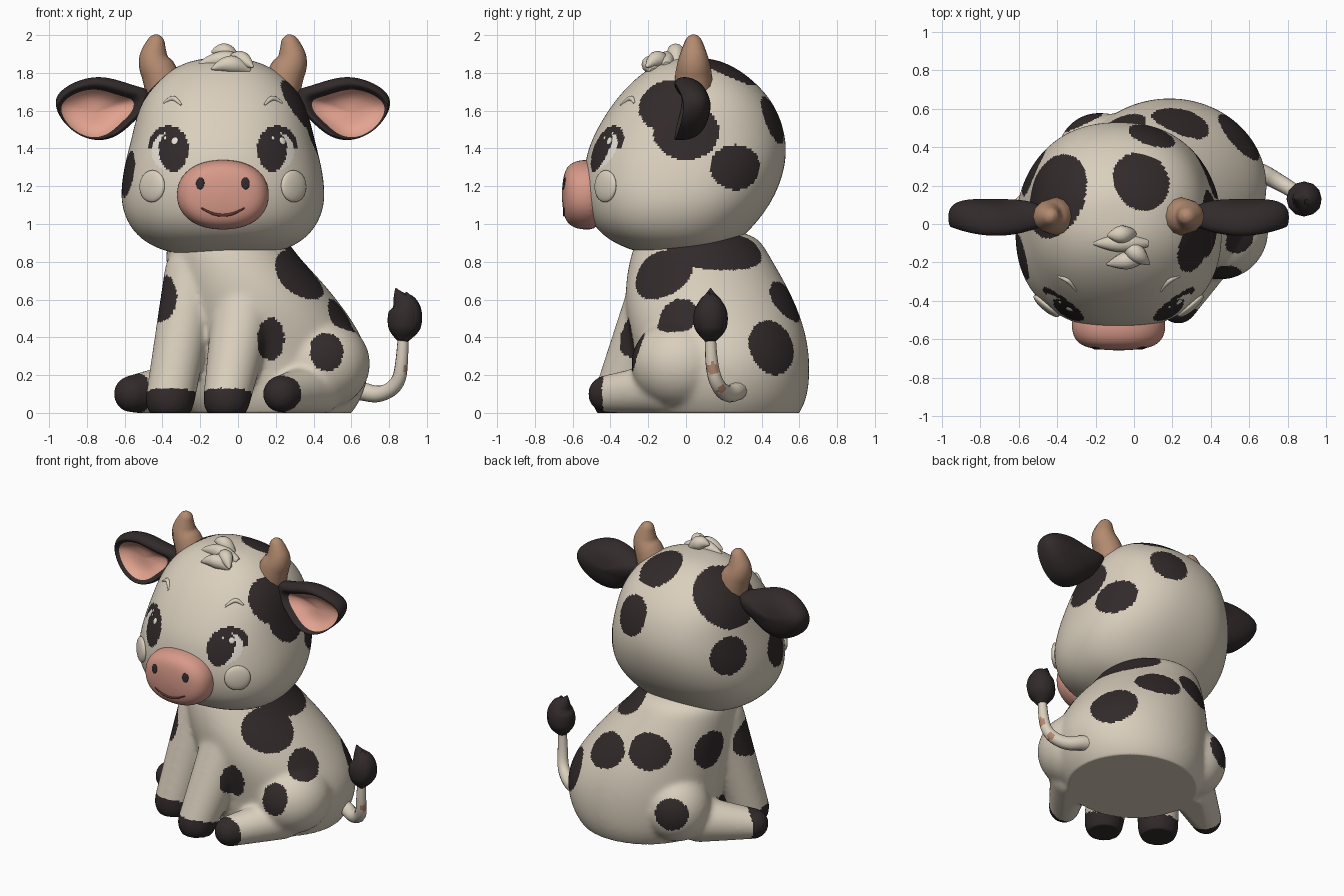
import bpy, bmesh, math
from mathutils import Vector, Matrix
from mathutils.bvhtree import BVHTree

cube = bpy.data.objects.get("Cube")
if cube:
    bpy.data.objects.remove(cube, do_unlink=True)

CX = -0.08  # middle of the head


def material(name, *rgb):
    m = bpy.data.materials.new(name)
    m.use_nodes = True
    m.diffuse_color = (*rgb, 1)
    m.node_tree.nodes["Principled BSDF"].inputs["Base Color"].default_value = (*rgb, 1)
    return m


CREAM = material("cream", .70, .625, .51)
DARK = material("dark_brown", .032, .023, .024)
MUZZLE = material("muzzle_pink", .68, .32, .25)
PINK = material("ear_pink", .77, .37, .28)
HORN = material("horn_tan", .45, .255, .16)
WHITE = material("eye_white", .82, .78, .70)
LINE = material("mouth_red", .12, .035, .03)


def add(name, data, mats):
    ob = bpy.data.objects.new(name, data)
    bpy.context.scene.collection.objects.link(ob)
    for m in mats:
        data.materials.append(m)
    return ob


def bake(ob, mats):
    """Turn modifiers or a curve into a smooth plain mesh."""
    bpy.context.view_layer.update()
    graph = bpy.context.evaluated_depsgraph_get()
    me = bpy.data.meshes.new_from_object(ob.evaluated_get(graph))
    name = ob.name
    bpy.data.objects.remove(ob, do_unlink=True)
    new = add(name, me, [] if len(me.materials) else mats)
    for p in me.polygons:
        p.use_smooth = True
    return new


def paint(ob, rule):
    for p in ob.data.polygons:
        p.material_index = rule(p.center)


def loft_mesh(rings, ring_mat=lambda i: 0):
    bm = bmesh.new()
    rows = [[bm.verts.new(p) for p in r] for r in rings]
    n = len(rows[0])
    for i in range(len(rows) - 1):
        for j in range(n):
            k = (j + 1) % n
            f = bm.faces.new((rows[i][j], rows[i][k], rows[i + 1][k], rows[i + 1][j]))
            f.material_index = ring_mat(i)
    bm.faces.new(rows[0]).material_index = ring_mat(0)
    bm.faces.new(rows[-1]).material_index = ring_mat(len(rows))
    bmesh.ops.recalc_face_normals(bm, faces=bm.faces)
    return bm


def finish(bm, name, mats, levels=0):
    me = bpy.data.meshes.new(name)
    bm.to_mesh(me)
    bm.free()
    ob = add(name, me, mats)
    if levels:
        ob.modifiers.new("subdivide", "SUBSURF").levels = levels
    return bake(ob, mats)


def oval(rx, ry, n=32, power=2.0):
    out = []
    for j in range(n):
        c, s = math.cos(math.tau * j / n), math.sin(math.tau * j / n)
        out.append((math.copysign(abs(c) ** (2 / power), c) * rx,
                    math.copysign(abs(s) ** (2 / power), s) * ry))
    return out


def tube(name, pts, radii, mats):
    cu = bpy.data.curves.new(name, "CURVE")
    cu.dimensions = "3D"
    cu.bevel_depth, cu.bevel_resolution, cu.use_fill_caps = 1, 4, True
    sp = cu.splines.new("NURBS")
    sp.points.add(len(pts) - 1)
    for p, co, r in zip(sp.points, pts, radii):
        p.co, p.radius = (*co, 1), r
    sp.order_u, sp.use_endpoint_u, sp.resolution_u = 3, True, 8
    return bake(add(name, cu, mats), mats)


def facing(direction):
    return direction.to_track_quat("Z", "Y").to_matrix().to_4x4()


def ball(bm, c, s, turn=Matrix()):
    bmesh.ops.create_uvsphere(bm, u_segments=32, v_segments=16, radius=1,
                              matrix=Matrix.Translation(c) @ turn @ Matrix.Diagonal((*s, 1)))


def in_spots(p, spots):
    return any(((p.x - x) / a) ** 2 + ((p.y - y) / b) ** 2 + ((p.z - z) / c) ** 2 < 1
               for x, y, z, a, b, c in spots)


def front_finder(ob):
    """Returns the point and normal of the front surface at x, z."""
    tree = BVHTree.FromPolygons([v.co for v in ob.data.vertices],
                                [p.vertices for p in ob.data.polygons])
    return lambda x, z: tree.ray_cast(Vector((x, -3, z)), Vector((0, 1, 0)))[:2]


def button(name, spot, rx, rz, thick, mat):
    """A flat rounded plate lying on a surface."""
    point, normal = spot
    bm = bmesh.new()
    ball(bm, point, (rx, rz, thick), facing(normal))
    return finish(bm, name, [mat])


# Head: height, half width, front y, back y
profile = [(.835, .14, -.12, .14), (.845, .29, -.25, .19), (.91, .43, -.41, .28),
           (1.0, .505, -.5, .37), (1.1, .54, -.535, .445), (1.2, .54, -.55, .495),
           (1.3, .525, -.54, .525), (1.4, .50, -.52, .535), (1.5, .475, -.475, .52),
           (1.6, .45, -.415, .485), (1.7, .405, -.34, .42), (1.8, .31, -.235, .31),
           (1.86, .19, -.13, .2), (1.88, .08, -.04, .1)]
rings = [[(CX + x, (f + b) / 2 + y, z) for x, y in oval(w, (b - f) / 2, power=2.3)]
         for z, w, f, b in profile]
head = finish(loft_mesh(rings), "head", [CREAM, DARK, WHITE], 3)
head_spots = [(.36, -.11, 1.64, .2, .155, .15), (.39, 0, 1.49, .2, .175, .155),
              (.04, .235, 1.82, .15, .18, .13), (.1, .48, 1.56, .13, .13, .14),
              (.39, .27, 1.3, .16, .15, .12), (-.39, .14, 1.68, .23, .225, .21),
              (-.54, .28, 1.36, .13, .14, .13), (-.61, -.18, 1.27, .11, .13, .13)]


def head_rule(p):
    if p.y < -.25:
        dx = abs(p.x - CX)
        inside = lambda cx, cz, a, b: ((dx - cx) / a) ** 2 + ((p.z - cz) / b) ** 2 < 1
        if inside(.262, 1.39, .077, .112):
            return 1
        if inside(.29, 1.385, .088, .1):
            return 2
        if inside(.288, 1.4, .108, .12) and p.z > 1.4:
            return 1
    return 1 if in_spots(p, head_spots) else 0


paint(head, head_rule)
face = front_finder(head)

# Muzzle with nostrils and smile
rings = [[(CX + x, y, 1.155 + z) for x, z in oval(.248 * s, .188 * s, power=2.2)]
         for s, y in [(.08, -.657), (.45, -.652), (.78, -.635), (.95, -.59), (1, -.53), (.95, -.44)]]
muzzle = finish(loft_mesh(rings), "muzzle", [MUZZLE], 2)
nose = front_finder(muzzle)
smile = [(CX + t * .115, 1.045 + .04 * t * t) for t in (-1, -.6, -.2, .2, .6, 1)]
tube("smile", [nose(x, z)[0] for x, z in smile], [.004, .007, .008, .008, .007, .004], [LINE])

# Ear outline: distance from the head's middle, height
ear_line = [(.36, 1.71), (.45, 1.73), (.55, 1.765), (.66, 1.79), (.79, 1.76), (.905, 1.68),
            (.875, 1.57), (.79, 1.48), (.67, 1.43), (.55, 1.46), (.46, 1.55), (.38, 1.62)]
# Ear layers from the hollow front to the round back: scale, y, drop
ear_rings = [(.06, .04, .03), (.5, .03, .03), (.78, -.03, .03), (.85, -.075, .02),
             (1, -.05, 0), (.98, .03, 0), (.68, .1, 0), (.08, .13, 0)]

# Paired parts of the head
for s, side in ((1, "left"), (-1, "right")):
    X = lambda d: CX + s * d
    rings = [[(X(.65 + drop + (d - .65) * k), y + .9 * ((d - .62) * k) ** 2, 1.62 - drop + (z - 1.62) * k)
              for d, z in ear_line] for k, y, drop in ear_rings]
    finish(loft_mesh(rings, lambda i: 1 if i < 2 else 0), side + "_ear", [DARK, PINK], 3)
    tube(side + "_horn",
         [(X(.3), .04, 1.68), (X(.325), .04, 1.78), (X(.37), .04, 1.86), (X(.36), .04, 1.94),
          (X(.34), .04, 1.995), (X(.337), .04, 2.0)],
         [.105, .1, .085, .058, .034, .004], [HORN])
    brow = [(.22, 1.63), (.25, 1.665), (.28, 1.665), (.315, 1.64)]
    tube(side + "_brow", [face(X(d), z)[0] for d, z in brow], [.005, .014, .014, .005], [CREAM])
    button(side + "_cheek", face(X(.375), 1.2), .085, .085, .025, CREAM)
    button(side + "_nostril", nose(X(.12), 1.215), .022, .032, .006, DARK)
    gx = X(.285) + .03
    button(side + "_eye_glint", face(gx, 1.44), .019, .021, .005, WHITE)
    button(side + "_eye_small_glint", face(gx - .05, 1.455), .009, .011, .005, WHITE)

# Hair curls on the crown
for i, (a, b) in enumerate([((.06, -.17, 1.81), (-.14, -.21, 1.82)), ((.07, -.1, 1.84), (-.22, -.1, 1.84)),
                            ((0, -.05, 1.85), (-.14, -.06, 1.91)), ((-.05, -.1, 1.85), (.08, -.21, 1.83))]):
    a, b = Vector(a), Vector(b)
    lift = Vector((0, 0, .03))
    tube(f"hair_curl_{i + 1}", [a, a.lerp(b, .3) + lift, a.lerp(b, .7) + lift, b],
         [.02, .05, .042, .005], [CREAM])

# Body: torso rings (height, centre, radii) fused with legs
torso = [(-.1, .18, .2, .33, .33), (0, .18, .2, .43, .41), (.1, .185, .2, .485, .45),
         (.25, .19, .2, .515, .46), (.4, .16, .175, .505, .468), (.55, .105, .135, .46, .46),
         (.7, .035, .1, .41, .422), (.85, -.045, .07, .34, .362), (.98, -.07, .06, .3, .3)]
shell = finish(loft_mesh([[(cx + x, cy + y, z) for x, y in oval(rx, ry)]
                          for z, cx, cy, rx, ry in torso]), "torso", [], 2)
bm = bmesh.new()
bm.from_mesh(shell.data)
bpy.data.objects.remove(shell, do_unlink=True)


def limb(a, b, ra, rb):
    a, b = Vector(a), Vector(b)
    ball(bm, a, (ra, ra, ra))
    ball(bm, b, (rb, rb, rb))
    bmesh.ops.create_cone(bm, cap_ends=True, segments=32, radius1=ra, radius2=rb, depth=(b - a).length,
                          matrix=Matrix.Translation((a + b) / 2) @ facing(b - a))


limb((-.24, -.05, .74), (-.36, -.19, .07), .15, .13)    # front right leg
limb((.05, -.12, .66), (-.06, -.37, .07), .18, .125)    # front left leg
limb((.42, -.12, .13), (.23, -.42, .1), .14, .1)        # rear left shin
limb((-.28, .24, .13), (-.56, .05, .1), .15, .1)        # rear right shin
ball(bm, (.45, -.03, .26), (.25, .26, .24))             # left thigh
ball(bm, (-.18, .36, .24), (.22, .22, .23))             # right thigh
me = bpy.data.meshes.new("body")
bm.to_mesh(me)
bm.free()
body = add("body", me, [])
fuse = body.modifiers.new("fuse", "REMESH")
fuse.mode, fuse.voxel_size = "VOXEL", .0135
soft = body.modifiers.new("soften", "SMOOTH")
soft.factor, soft.iterations = .5, 20
body = bake(body, [CREAM, DARK])
for v in body.data.vertices:
    v.co.z = max(v.co.z, 0)
body_spots = [(.33, -.13, .73, .19, .17, .145), (.25, .17, .86, .25, .27, .12),
              (.55, -.05, .51, .1, .115, .12), (.47, -.27, .33, .09, .1, .11),
              (.175, -.33, .385, .075, .14, .12), (.56, .46, .35, .18, .14, .15),
              (.26, .55, .6, .17, .13, .125), (-.07, .5, .65, .14, .16, .12),
              (-.37, .23, .63, .14, .13, .13), (-.27, .56, .27, .11, .13, .11),
              (-.39, -.13, .6, .08, .15, .13),
              # hooves
              (-.36, -.22, .02, .19, .2, .125), (-.06, -.4, .02, .18, .18, .125),
              (.22, -.51, .1, .15, .1, .16), (-.6, 0, .1, .14, .13, .16)]
paint(body, lambda p: 1 if in_spots(p, body_spots) else 0)

# Tail with flecks and a dark tuft
tail = tube("tail", [(.5, .3, .14), (.64, .28, .12), (.75, .22, .09), (.85, .16, .15),
                     (.87, .13, .28), (.875, .13, .42)],
            [.06, .05, .043, .038, .033, .028], [CREAM, HORN])
flecks = [(.89, .14, .235, .06, .03, .03), (.83, .18, .135, .04, .03, .03)]
paint(tail, lambda p: 1 if in_spots(p, flecks) else 0)
tube("tail_tuft", [(.875, .13, .37), (.875, .13, .42), (.885, .13, .5), (.885, .13, .57), (.85, .13, .62),
                   (.835, .13, .66)], [.015, .08, .095, .08, .03, .003], [DARK])
tube("tail_tuft_lock", [(.885, .11, .38), (.9, .11, .44), (.92, .11, .52), (.9, .11, .6), (.89, .12, .64)],
     [.012, .055, .06, .035, .003], [DARK])
